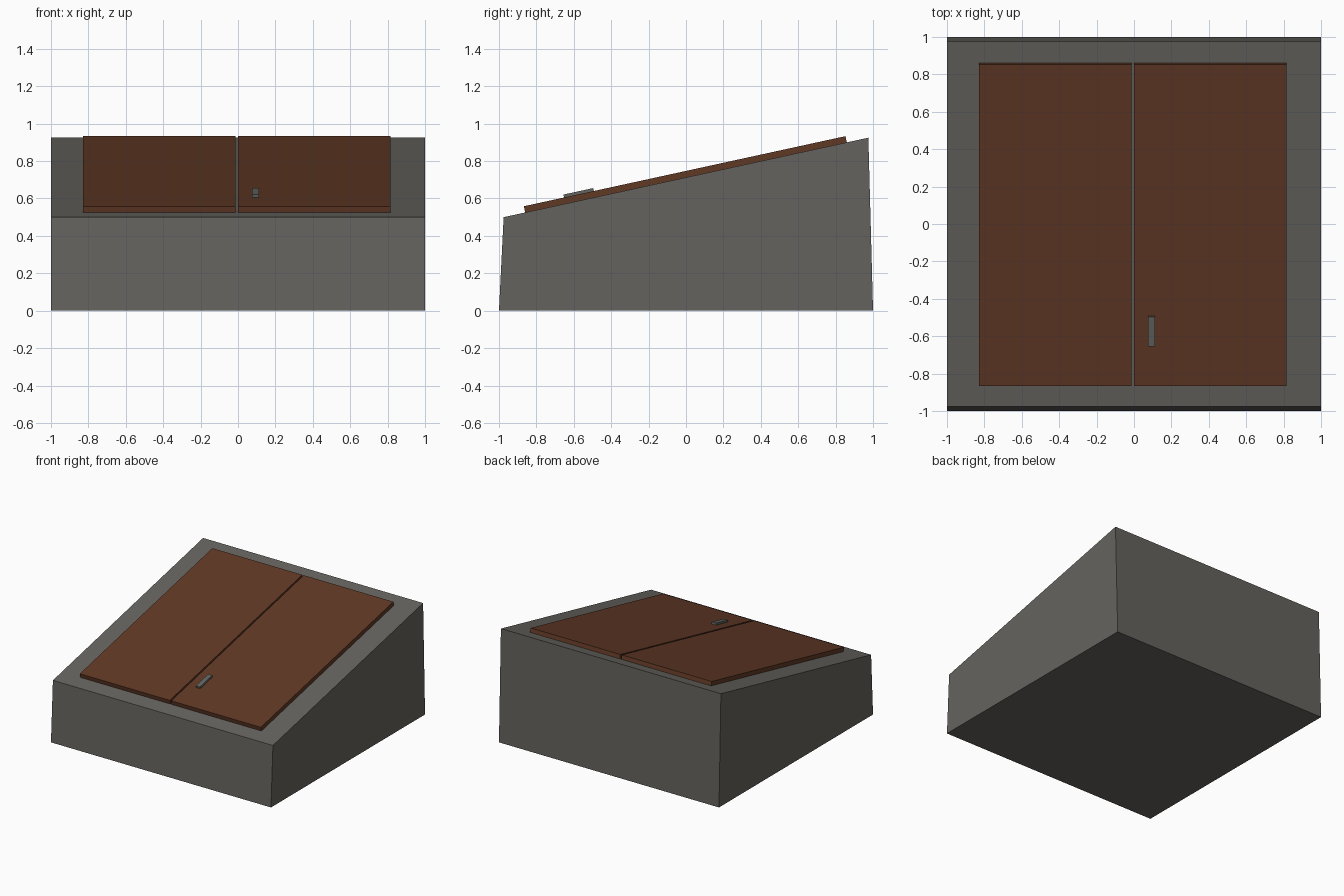
import bpy
import bmesh
import math
from mathutils import Matrix, Vector

cube = bpy.data.objects.get("Cube")
if cube:
    bpy.data.objects.remove(cube, do_unlink=True)


def make_material(name, rgb):
    mat = bpy.data.materials.new(name)
    mat.use_nodes = True
    mat.diffuse_color = (*rgb, 1)
    mat.node_tree.nodes["Principled BSDF"].inputs["Base Color"].default_value = (*rgb, 1)
    return mat


def add_object(name, bm, mat):
    bmesh.ops.recalc_face_normals(bm, faces=bm.faces)
    mesh = bpy.data.meshes.new(name)
    bm.to_mesh(mesh)
    bm.free()
    mesh.materials.append(mat)
    obj = bpy.data.objects.new(name, mesh)
    bpy.context.collection.objects.link(obj)
    return obj


concrete = make_material("concrete grey", (0.13, 0.124, 0.111))
wood = make_material("door brown", (0.117, 0.041, 0.0185))
metal = make_material("handle grey", (0.125, 0.127, 0.116))

# Side profile of the base: sloped top, slightly leaning front and back
FRONT_TOP = Vector((0, -0.975, 0.5))
BACK_TOP = Vector((0, 0.975, 0.925))
profile = [Vector((0, -1, 0)), Vector((0, 1, 0)), BACK_TOP, FRONT_TOP]

bm = bmesh.new()
side = bm.faces.new([bm.verts.new(p + Vector((-1, 0, 0))) for p in profile])
extruded = bmesh.ops.extrude_face_region(bm, geom=[side])
moved = [v for v in extruded["geom"] if isinstance(v, bmesh.types.BMVert)]
bmesh.ops.translate(bm, verts=moved, vec=(2, 0, 0))
# The extrusion may keep the starting side or drop it, so close any open edge
bmesh.ops.holes_fill(bm, edges=[e for e in bm.edges if e.is_boundary])
add_object("sloped_base", bm, concrete)

# Frame whose y axis runs up the slope and whose z axis leaves the surface
run = BACK_TOP - FRONT_TOP
slope = math.atan2(run.z, run.y)
frame = Matrix.Translation((FRONT_TOP + BACK_TOP) / 2) @ Matrix.Rotation(slope, 4, "X")


def slope_box(name, x, y, z, mat):
    """Box given by its (low, high) ranges along the axes of the slope."""
    bm = bmesh.new()
    bmesh.ops.create_cube(bm, size=1)
    size = [hi - lo for lo, hi in (x, y, z)]
    centre = [(hi + lo) / 2 for lo, hi in (x, y, z)]
    bmesh.ops.scale(bm, verts=bm.verts, vec=size)
    bmesh.ops.translate(bm, verts=bm.verts, vec=centre)
    bmesh.ops.transform(bm, matrix=frame, verts=bm.verts)
    return add_object(name, bm, mat)


# Two door leaves with a narrow gap, and one pull handle
THICK = 0.034
for name, x in (("right_door", (-0.83, -0.013)), ("left_door", (0.0, 0.815))):
    slope_box(name, x, (-0.88, 0.88), (-0.004, THICK), wood)
slope_box("door_handle", (0.075, 0.113), (-0.66, -0.497), (THICK - 0.004, THICK + 0.016), metal)
